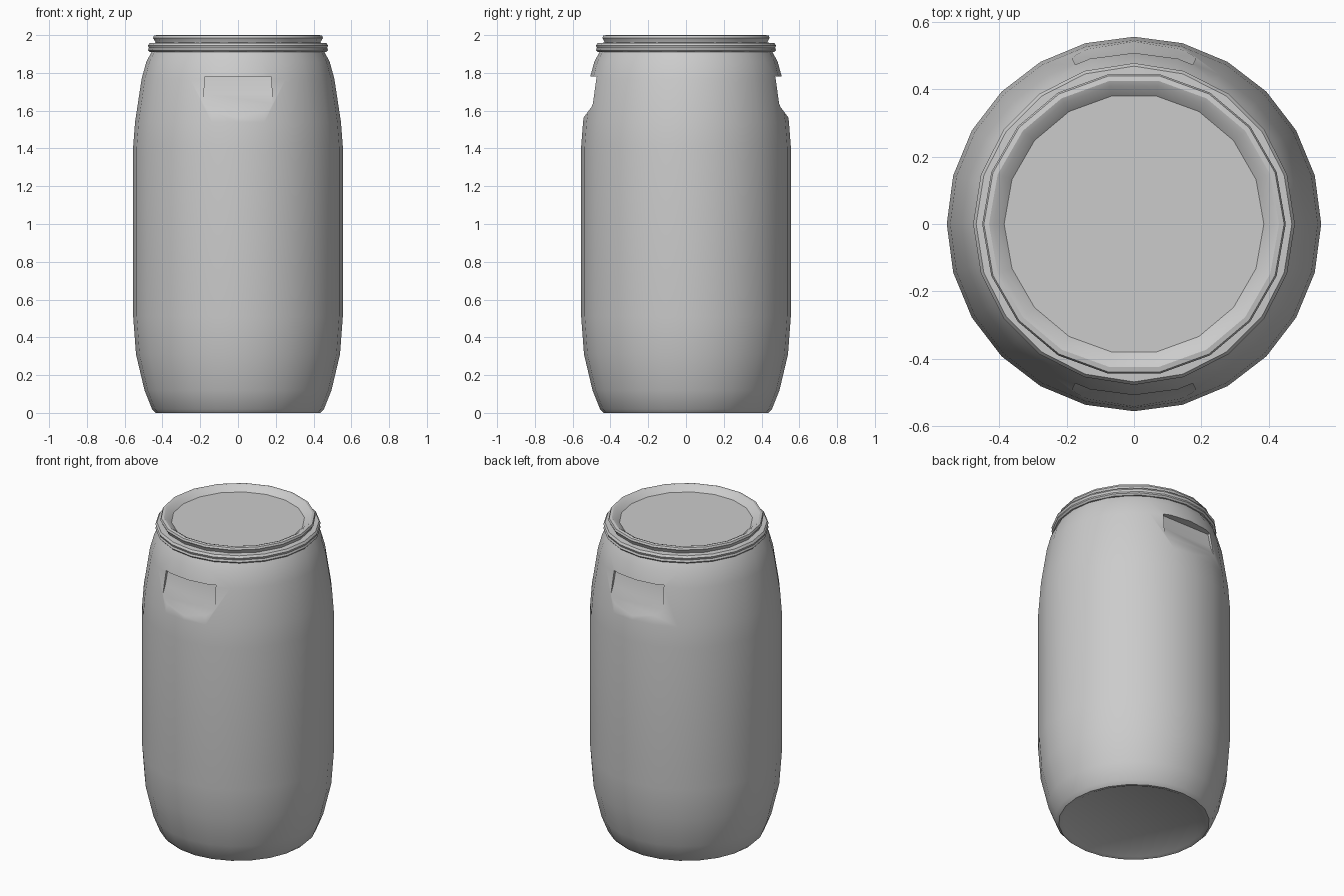
import bpy, bmesh, math

if "Cube" in bpy.data.objects:
    bpy.data.objects.remove(bpy.data.objects["Cube"])

# One plain grey plastic colour
grey = bpy.data.materials.new("grey plastic")
grey.diffuse_color = (0.6, 0.6, 0.6, 1)
grey.use_nodes = True
grey.node_tree.nodes["Principled BSDF"].inputs["Base Color"].default_value = grey.diffuse_color


def finish(ob, angle):
    bpy.ops.object.select_all(action='DESELECT')
    ob.select_set(True)
    bpy.context.view_layer.objects.active = ob
    bpy.ops.object.shade_smooth_by_angle(angle=math.radians(angle))


def add_object(name, bm):
    bmesh.ops.recalc_face_normals(bm, faces=bm.faces)
    me = bpy.data.meshes.new(name)
    bm.to_mesh(me)
    bm.free()
    me.materials.append(grey)
    ob = bpy.data.objects.new(name, me)
    bpy.context.collection.objects.link(ob)
    return ob


def lathe(name, profile, sides, closed=False):
    """Spin an (r, z) profile; open profiles get flat caps."""
    bm = bmesh.new()
    rings = []
    for r, z in profile:
        rings.append([bm.verts.new((r * math.cos(2 * math.pi * i / sides),
                                    r * math.sin(2 * math.pi * i / sides), z))
                      for i in range(sides)])
    pairs = list(zip(rings, rings[1:]))
    if closed:
        pairs.append((rings[-1], rings[0]))
    for a, b in pairs:
        for i in range(sides):
            j = (i + 1) % sides
            bm.faces.new((a[i], a[j], b[j], b[i]))
    if not closed:
        bm.faces.new(rings[0])
        bm.faces.new(rings[-1])
    return add_object(name, bm)


# Barrel body with a slightly hollow underside
body = lathe("barrel_body", [
    (0.36, 0.03), (0.41, 0.005), (0.435, 0.0), (0.455, 0.02), (0.495, 0.12),
    (0.54, 0.31), (0.555, 0.51), (0.555, 1.41), (0.545, 1.54), (0.51, 1.77),
    (0.485, 1.86), (0.455, 1.915), (0.435, 1.95)], 24)

# Grip recesses: undercut at the top, floor sloping out to the surface
cut = [(0.455, 1.78), (0.472, 1.69), (0.50, 1.62), (0.56, 1.54),
       (0.70, 1.54), (0.70, 1.78)]
for name, s in (("front_grip_cutter", -1), ("back_grip_cutter", 1)):
    bm = bmesh.new()
    ends = []
    for side in (-1, 1):
        ends.append([bm.verts.new((side * (0.175 + (1.78 - z) * 0.06), s * y, z))
                     for y, z in cut])
    n = len(cut)
    for i in range(n):
        j = (i + 1) % n
        bm.faces.new((ends[0][i], ends[0][j], ends[1][j], ends[1][i]))
    bm.faces.new(ends[0])
    bm.faces.new(ends[1])
    cutter = add_object(name, bm)
    cutter.hide_render = True
    mod = body.modifiers.new(name, 'BOOLEAN')
    mod.operation = 'DIFFERENCE'
    mod.solver = 'EXACT'
    mod.object = cutter
    bpy.context.view_layer.objects.active = body
    bpy.ops.object.modifier_apply(modifier=name)
    bpy.data.objects.remove(cutter)
finish(body, 32)

# Clamping ring around the neck, with a shallow groove
ring = lathe("clamp_ring", [
    (0.43, 1.91), (0.468, 1.91), (0.477, 1.92), (0.472, 1.932),
    (0.477, 1.945), (0.468, 1.958), (0.43, 1.96)], 20, closed=True)
finish(ring, 40)

# Lid with raised rim and sunken centre panel
lid = lathe("lid", [
    (0.43, 1.93), (0.438, 1.965), (0.45, 1.985), (0.445, 1.997), (0.43, 2.0),
    (0.415, 1.994), (0.385, 1.968)], 18)
finish(lid, 30)
